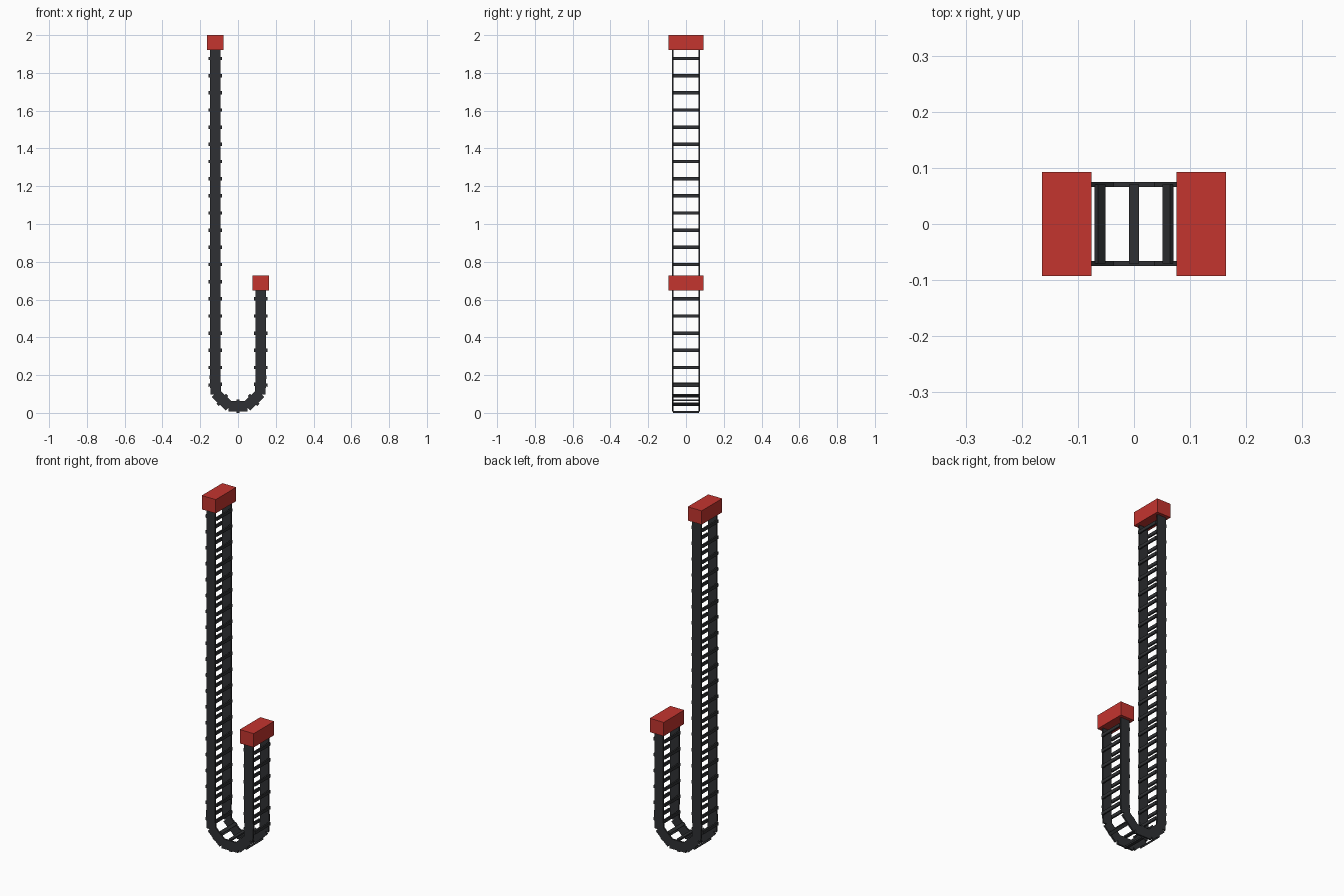
import bpy, bmesh, math
from mathutils import Matrix, Vector

if "Cube" in bpy.data.objects:
    bpy.data.objects.remove(bpy.data.objects["Cube"])

R, ZC, PITCH = 0.12, 0.156, 0.0909     # bend radius, bend centre height, link spacing


def material(name, color):
    m = bpy.data.materials.new(name)
    m.diffuse_color = color
    m.use_nodes = True
    m.node_tree.nodes["Principled BSDF"].inputs["Base Color"].default_value = m.diffuse_color
    return m


dark = material("dark_plastic", (0.028, 0.030, 0.033, 1))
red = material("red_paint", (0.55, 0.035, 0.028, 1))


def box_mesh(name, boxes, mat):
    bm = bmesh.new()
    for loc, size in boxes:
        bmesh.ops.create_cube(bm, size=1, matrix=Matrix.Translation(loc) @ Matrix.Diagonal(Vector((*size, 1))))
    me = bpy.data.meshes.new(name)
    bm.to_mesh(me)
    bm.free()
    me.materials.append(mat)
    return me


def place(name, mesh, loc, angle=0):
    ob = bpy.data.objects.new(name, mesh)
    ob.location = loc
    ob.rotation_euler.y = angle
    bpy.context.collection.objects.link(ob)


# One chain link: two side plates joined by an inner and an outer crossbar
boxes = []
for s in (-1, 1):
    boxes.append(((0, s * 0.0705, 0), (0.102, 0.009, 0.056)))
    boxes.append(((0, 0, s * 0.0315), (0.018, 0.14, 0.009)))
link = box_mesh("chain_link", boxes, dark)

# Links evenly spaced along a J path: long left run, half-circle bend, short right run
for i in range(-21, 8):
    s = i * PITCH
    t = max(-math.pi / 2, min(math.pi / 2, s / R))
    rise = max(0, abs(s) - R * math.pi / 2)
    place("chain_link", link, (R * math.sin(t), 0, ZC - R * math.cos(t) + rise), -t)

# End mounting blocks
block = box_mesh("end_block", [((0, 0, 0), (0.088, 0.185, 0.079))], red)
place("fixed_end_block", block, (-R, 0, 1.9605))
place("moving_end_block", block, (R, 0, 0.6875))
